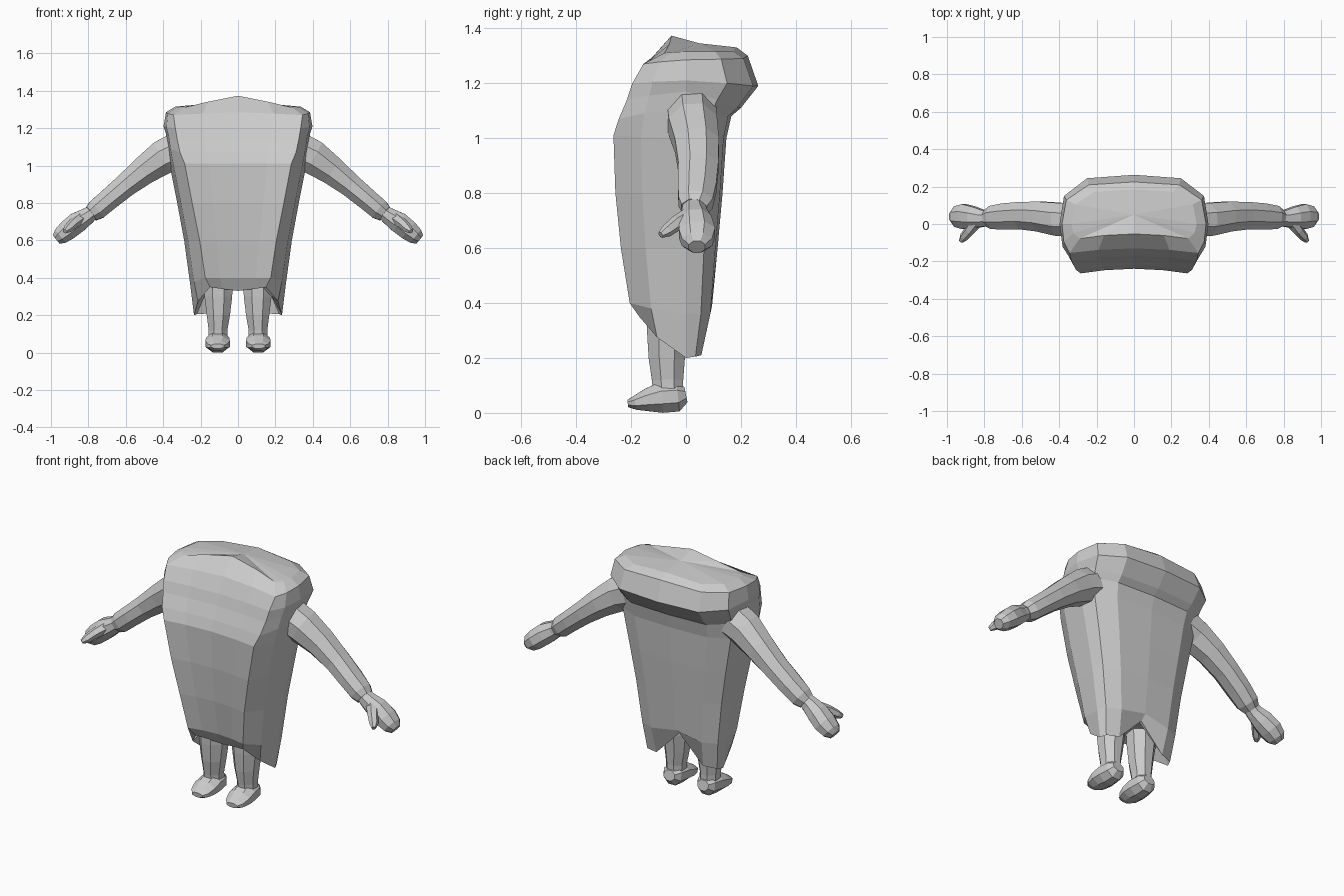
import bpy, bmesh
from math import cos, sin, pi
from mathutils import Vector


def loft(name, rings, mirror=False, start=None, end=None):
    """Skin closed rings; ends are flat caps or a centre point."""
    bm = bmesh.new()
    rows = [[bm.verts.new(p) for p in r] for r in rings]
    n = len(rows[0])
    for a, b in zip(rows, rows[1:]):
        for i in range(n):
            j = (i + 1) % n
            bm.faces.new((a[i], a[j], b[j], b[i]))
    for row, tip in ((rows[0], start), (rows[-1], end)):
        if tip is None:
            bm.faces.new(row)
        else:
            c = bm.verts.new(tip)
            for i in range(n):
                bm.faces.new((row[i], row[(i + 1) % n], c))
    bmesh.ops.recalc_face_normals(bm, faces=bm.faces)
    me = bpy.data.meshes.new(name)
    bm.to_mesh(me)
    bm.free()
    ob = bpy.data.objects.new(name, me)
    bpy.context.collection.objects.link(ob)
    if mirror:
        ob.modifiers.new("Mirror", 'MIRROR').use_mirror_merge = False
    return ob


def tube(name, path, ref, sides=8):
    """Mirrored tube; path rows are x, y, z, radius along ref, radius across."""
    pts = [Vector(p[:3]) for p in path]
    rings = []
    for k, p in enumerate(path):
        t = (pts[min(k + 1, len(pts) - 1)] - pts[max(k - 1, 0)]).normalized()
        u = Vector(ref)
        u = (u - t * u.dot(t)).normalized()
        v = t.cross(u)
        s = 1 / cos(pi / sides)
        rings.append([pts[k] + s * (u * p[3] * cos(a) + v * p[4] * sin(a))
                      for a in [(i + .5) * 2 * pi / sides for i in range(sides)]])
    return loft(name, rings, mirror=True)


def coat_ring(p, yf, zf, w, zs, yb, zb, df=0, db=0):
    """Coat section: panel half width, front y/z, side x/z, back y/z, centre lifts."""
    half = [(0, yf + .025, zf + df), (p * .55, yf + .017, zf + df * .5), (p, yf, zf),
            (p + .75 * (w - p), yf * .62, (zf + zs) / 2), (w, 0, zs),
            (w * .94, yb * .57, (zs + zb) / 2), (w * .63, yb * .93, zb), (0, yb, zb + db)]
    return half + [(-x, y, z) for x, y, z in half[-2:0:-1]]


# Coat: hem with side flaps, flared body, overhanging collar rim, peaked top
levels = [
    (.15, -.17, .35, .235, .20, .06, .21, -.02, .15),
    (.175, -.205, .40, .255, .36, .095, .36, 0, .03),
    (.205, -.237, .60, .288, .60, .115, .60),
    (.245, -.257, .80, .325, .80, .133, .80),
    (.285, -.264, 1.01, .365, 1.0, .147, 1.0),
    (.31, -.245, 1.07, .378, 1.11, .165, 1.08),
    (.325, -.215, 1.14, .385, 1.17, .20, 1.11),
    (.335, -.195, 1.20, .398, 1.21, .263, 1.19),
    (.345, -.155, 1.27, .385, 1.285, .225, 1.29, .015, .01),
    (.29, -.078, 1.31, .335, 1.315, .185, 1.315, .063, .015),
]
rings = [coat_ring(*l) for l in levels]
inner = [(x * .7, y * .7, .36) for x, y, z in rings[0]]
loft("coat", [inner] + rings, start=(0, -.04, .37), end=(0, .05, 1.345))

# Sleeves
tube("sleeve", [(.30, .02, 1.09, .09, .10), (.40, .025, 1.045, .088, .092),
                (.50, .04, .975, .08, .076), (.60, .045, .895, .073, .063),
                (.69, .04, .82, .07, .058), (.755, .035, .765, .062, .056),
                (.785, .03, .742, .046, .044)], (0, 1, 0))

# Hands and thumbs
tube("hand", [(.775, .03, .752, .04, .038), (.81, .03, .727, .045, .046),
              (.86, .035, .695, .058, .056), (.91, .04, .655, .066, .054),
              (.95, .04, .622, .055, .045), (.972, .04, .604, .03, .028)], (0, 1, 0))
tube("thumb", [(.845, .01, .715, .03, .028), (.88, -.035, .69, .025, .024),
               (.91, -.07, .662, .021, .02), (.925, -.092, .648, .011, .011)],
     (1, 0, 0), 6)

# Legs
tube("leg", [(.105, -.07, .46, .078, .075), (.105, -.068, .30, .074, .074),
             (.105, -.07, .20, .062, .066), (.107, -.067, .12, .05, .057),
             (.107, -.065, .07, .05, .055)], (1, 0, 0))

# Feet
tube("foot", [(.107, .0, .066, .034, .028), (.107, -.03, .06, .055, .055),
              (.108, -.09, .056, .063, .056), (.109, -.14, .047, .065, .042),
              (.11, -.185, .037, .054, .026), (.11, -.212, .034, .034, .013)], (1, 0, 0))
